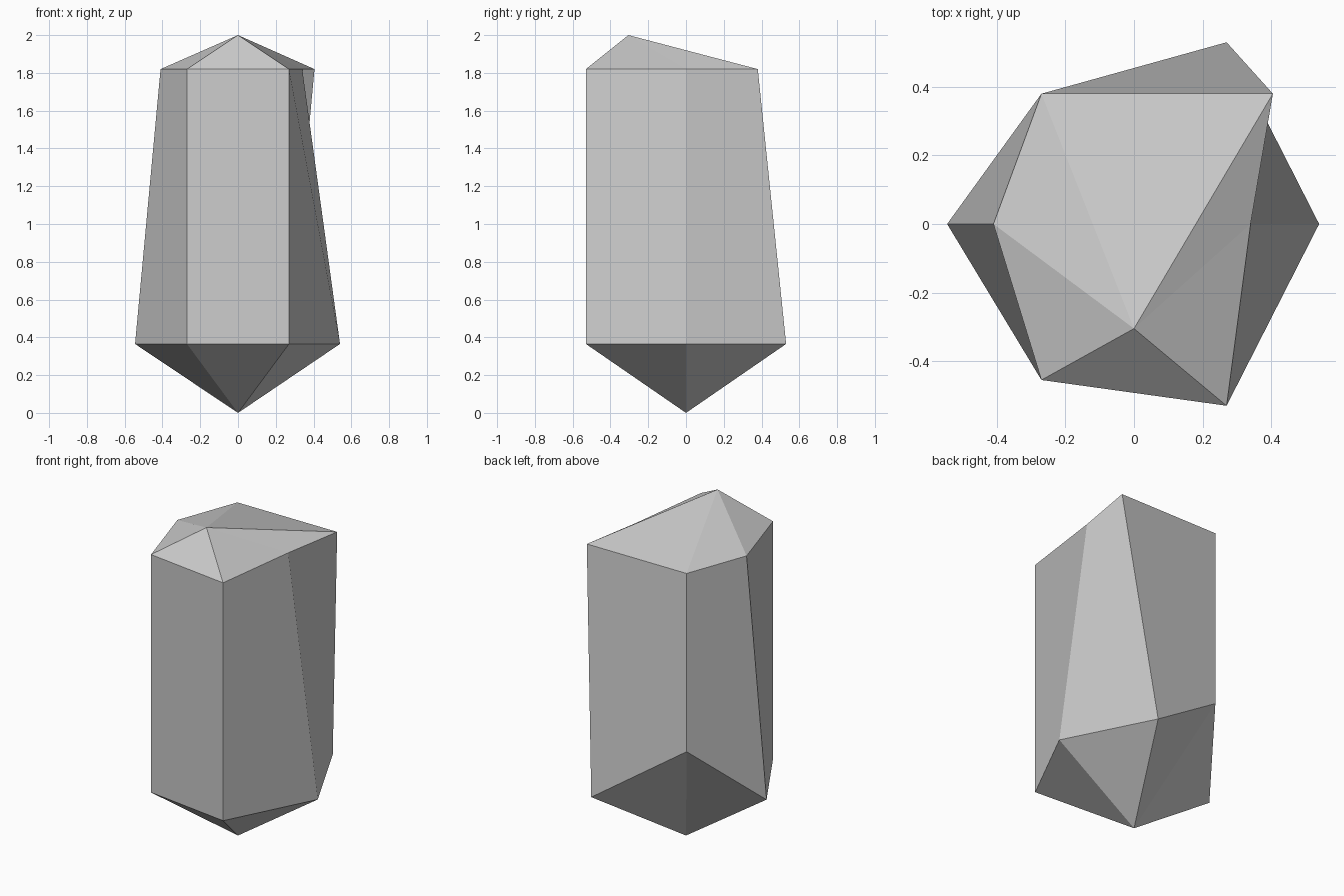
import bpy
import bmesh

cube = bpy.data.objects.get("Cube")
if cube:
    bpy.data.objects.remove(cube, do_unlink=True)

LOW, CHIP, HIGH = 0.365, 0.73, 1.82   # ring heights

# Each corner of the six-sided shaft: (lower point, upper point), counter-clockwise
corners = [
    ((0.54, 0, LOW), (0.34, 0, HIGH)),
    ((0.27, 0.53, LOW), (0.405, 0.38, HIGH)),
    ((-0.27, 0.38, CHIP), (-0.27, 0.38, HIGH)),
    ((-0.545, 0, LOW), (-0.41, 0, HIGH)),
    ((-0.27, -0.455, LOW), (-0.27, -0.455, HIGH)),
    ((0.27, -0.53, LOW), (0.27, -0.53, HIGH)),
]

# Stone material
stone = bpy.data.materials.new("pale_grey_stone")
stone.use_nodes = True
colour = (0.6, 0.6, 0.6, 1)
stone.diffuse_color = colour
stone.node_tree.nodes["Principled BSDF"].inputs["Base Color"].default_value = colour

# Crystal: lower point, shaft and off-centre upper point
bm = bmesh.new()
lower = [bm.verts.new(a) for a, b in corners]
upper = [bm.verts.new(b) for a, b in corners]
tip = bm.verts.new((0, 0, 0))
apex = bm.verts.new((0, -0.305, 2))
for i in range(len(corners)):
    j = (i + 1) % len(corners)
    bm.faces.new((tip, lower[j], lower[i]))
    bm.faces.new((lower[j], upper[j], upper[i], lower[i]))
    bm.faces.new((upper[i], upper[j], apex))

mesh = bpy.data.meshes.new("crystal")
bm.to_mesh(mesh)
bm.free()
mesh.materials.append(stone)
crystal = bpy.data.objects.new("crystal", mesh)
bpy.context.collection.objects.link(crystal)
